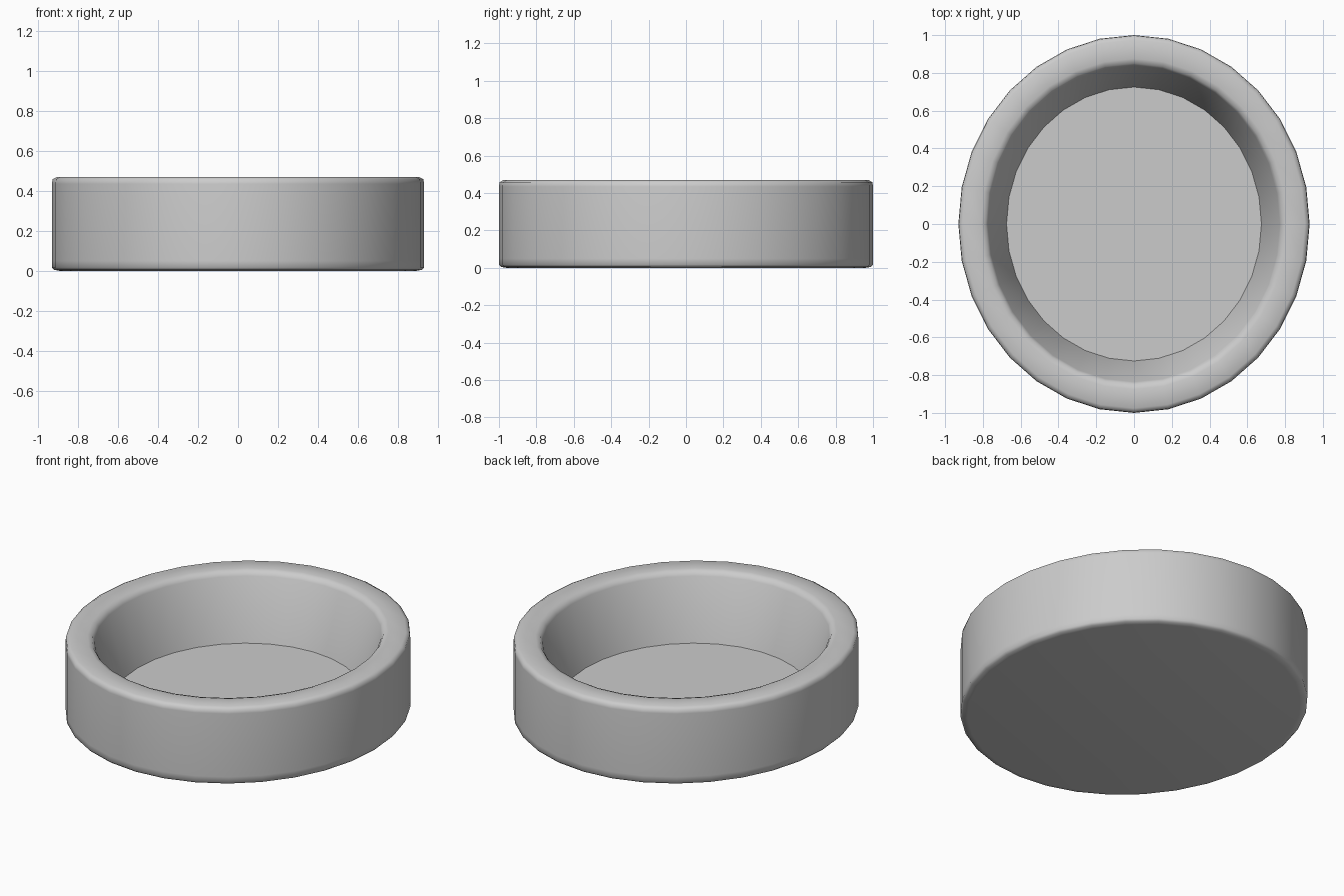
import bpy, bmesh, math

if "Cube" in bpy.data.objects:
    bpy.data.objects.remove(bpy.data.objects["Cube"])

SEGMENTS = 32

# Dish cross-section from the underside, up the outer wall, over the rim, down to the floor
# (x radius, y radius, height)
profile = [
    (0.89, 0.96, 0.0),
    (0.918, 0.988, 0.005),
    (0.93, 1.0, 0.017),
    (0.93, 1.0, 0.05),
    (0.93, 1.0, 0.435),
    (0.927, 0.997, 0.458),
    (0.905, 0.975, 0.47),
    (0.81, 0.875, 0.47),
    (0.785, 0.85, 0.462),
    (0.772, 0.836, 0.44),
    (0.675, 0.725, 0.08),
]

bm = bmesh.new()
rings = []
for rx, ry, z in profile:
    rings.append([bm.verts.new((rx * math.cos(2 * math.pi * i / SEGMENTS),
                                ry * math.sin(2 * math.pi * i / SEGMENTS), z))
                  for i in range(SEGMENTS)])

# Walls
for low, high in zip(rings, rings[1:]):
    for i in range(SEGMENTS):
        j = (i + 1) % SEGMENTS
        bm.faces.new((low[i], low[j], high[j], high[i]))

# Underside and inner floor
bm.faces.new(rings[0][::-1])
bm.faces.new(rings[-1])

mesh = bpy.data.meshes.new("round_dish")
bm.to_mesh(mesh)
bm.free()
dish = bpy.data.objects.new("round_dish", mesh)
bpy.context.collection.objects.link(dish)

# Smooth walls, crisp crease around the floor
bpy.context.view_layer.objects.active = dish
dish.select_set(True)
bpy.ops.object.shade_smooth_by_angle(angle=math.radians(55))
